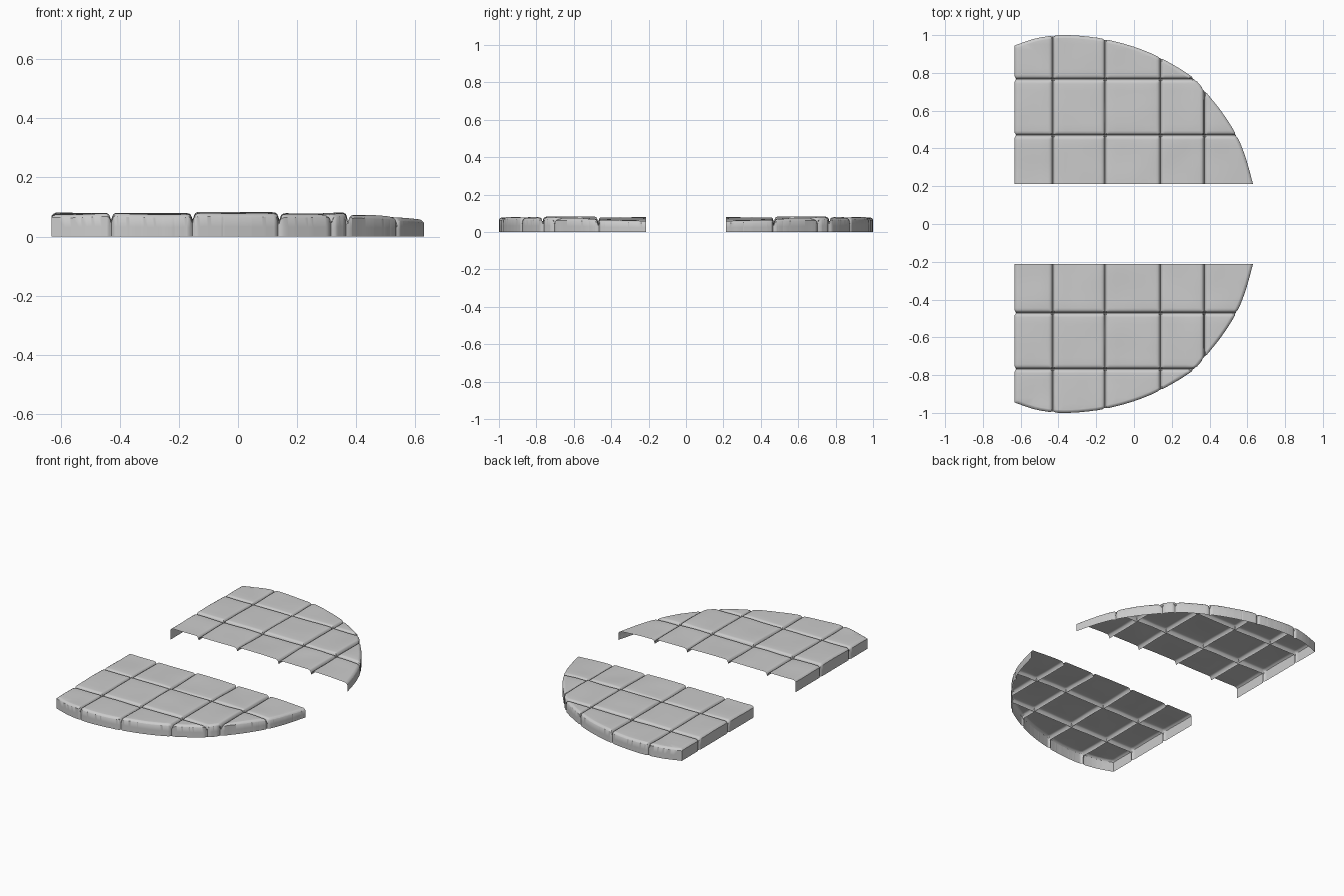
import bpy, bmesh, math
from mathutils import Vector, noise

if "Cube" in bpy.data.objects:
    bpy.data.objects.remove(bpy.data.objects["Cube"])

INNER, LEFT = 0.213, -0.632
COLS = [-0.43, -0.153, 0.14, 0.372]          # joints running along y
ROWS = [0.47, 0.767]                         # joints running along x
KEYS = [(-0.632, 0.945), (-0.53, 0.98), (-0.43, 0.997), (-0.35, 1.0), (-0.25, 0.993),
        (-0.15, 0.978), (0.0, 0.938), (0.14, 0.88), (0.30, 0.785), (0.37, 0.712),
        (0.46, 0.60), (0.54, 0.475), (0.59, 0.355), (0.63, INNER)]
OFFS = [-0.024, -0.014, -0.007, -0.0025, 0, 0.0025, 0.007, 0.014, 0.024]


def curve_points(keys, n=3):
    """Smooth curve through the key points."""
    p = [Vector(k) for k in keys]
    p = [2 * p[0] - p[1]] + p + [2 * p[-1] - p[-2]]
    out = []
    for i in range(1, len(p) - 2):
        a, b, c, d = p[i - 1:i + 3]
        for s in range(n):
            t = s / n
            out.append(0.5 * (2 * b + (c - a) * t + (2 * a - 5 * b + 4 * c - d) * t * t
                              + (3 * b - a - 3 * c + d) * t ** 3))
    return out + [p[-2]]


OUTLINE = [Vector((LEFT, INNER))] + curve_points(KEYS)
SEGS = []
for a, b in zip(OUTLINE, OUTLINE[1:]):
    d = (b - a).normalized()
    SEGS.append((a, b, Vector((-d.y, d.x))))   # outward normal


def edge_info(p):
    """Distance and outward normal of the nearest outline segment."""
    best = (9, None)
    for a, b, n in SEGS:
        ab = b - a
        t = max(0, min(1, (p - a).dot(ab) / ab.length_squared))
        best = min(best, ((p - a - ab * t).length, n), key=lambda q: q[0])
    return best


def lines(lo, hi, joints, step=0.035):
    """Grid lines: tight around joints, even between them."""
    out, ends = {lo, hi}, [lo] + joints + [hi]
    for j in joints:
        out.update(j + o for o in OFFS)
    for a, b in zip(ends, ends[1:]):
        n = round((b - a - 0.05) / step)
        out.update(a + 0.025 + (b - a - 0.05) * i / n for i in range(n + 1))
    out = sorted(out)
    return [v for i, v in enumerate(out) if i == 0 or v - out[i - 1] > 0.0015]


def joint_gap(x, y):
    return min([abs(x - c) for c in COLS] + [abs(y - r) for r in ROWS])


def height(x, y):
    """Uneven, softly pillowed stone tops with narrow joints."""
    i, j = sum(x > c for c in COLS), sum(y > r for r in ROWS)
    z = [0.077, 0.077, 0.079, 0.077, 0.070][i] + [-0.002, 0.002, -0.001][j]
    z -= 0.05 * max(0, x - 0.45)
    tilt = noise.noise_vector(Vector((i * 3.7 + 0.4, j * 5.3 + 0.7, 2.1)))
    z += 0.012 * tilt.x * (x - [-0.53, -0.29, 0, 0.25, 0.48][i])
    z += 0.02 * tilt.y * (y - [0.34, 0.62, 0.87][j])
    z += 0.004 * noise.noise(Vector((x * 6, y * 6, i + 2 * j)))
    g = joint_gap(x, y)
    z -= 0.006 * max(0, 1 - g / 0.026) ** 2 + 0.018 * max(0, 1 - g / 0.008)
    return z


def paving(name, side):
    bm = bmesh.new()
    xs, ys = lines(LEFT - 0.004, 0.65, COLS), lines(INNER, 1.01, ROWS)
    grid = [[bm.verts.new((x, y, 0)) for y in ys] for x in xs]
    for i in range(len(xs) - 1):
        for j in range(len(ys) - 1):
            bm.faces.new((grid[i][j], grid[i + 1][j], grid[i + 1][j + 1], grid[i][j + 1]))
    # trim to the curved outline, then score rim loops for the rounded edge
    for inset in (0, 0.006, 0.016):
        for a, b, n in SEGS:
            co = a - n * inset
            bmesh.ops.bisect_plane(bm, geom=bm.verts[:] + bm.edges[:] + bm.faces[:], dist=1e-5,
                                   plane_co=(co.x, co.y, 0), plane_no=(n.x, n.y, 0),
                                   clear_outer=inset == 0)
    bmesh.ops.remove_doubles(bm, verts=bm.verts[:], dist=0.0008)
    # stone surface
    for v in bm.verts:
        p = v.co.to_2d()
        d, n = edge_info(p)
        v.co.z = height(p.x, p.y) - 0.011 * max(0, 1 - d / 0.017) ** 2
        if d < 0.003:                          # joints notch the outer wall
            v.co -= (n * 0.009 * max(0, 1 - joint_gap(p.x, p.y) / 0.012)).to_3d()
            if v.co.y < INNER:
                v.co.y = INNER
    # outer walls down to the ground; inner side and underside stay open
    rim = [e for e in bm.edges if e.is_boundary
           and not all(abs(v.co.y - INNER) < 1e-3 for v in e.verts)]
    for k in (0.5, 0):
        new = bmesh.ops.extrude_edge_only(bm, edges=rim)["geom"]
        for v in new:
            if isinstance(v, bmesh.types.BMVert):
                v.co.z *= k
        rim = [e for e in new if isinstance(e, bmesh.types.BMEdge)
               and abs(e.verts[0].co.z - e.verts[1].co.z) < 0.03 and e.is_boundary
               and not all(abs(v.co.y - INNER) < 1e-3 for v in e.verts)]
    for v in bm.verts:
        v.co.y *= side
    bmesh.ops.recalc_face_normals(bm, faces=bm.faces[:])
    if max(bm.faces, key=lambda f: abs(f.normal.z) * f.calc_area()).normal.z < 0:
        bmesh.ops.reverse_faces(bm, faces=bm.faces[:])
    me = bpy.data.meshes.new(name)
    bm.to_mesh(me)
    bm.free()
    ob = bpy.data.objects.new(name, me)
    bpy.context.collection.objects.link(ob)
    bpy.ops.object.select_all(action='DESELECT')
    ob.select_set(True)
    bpy.context.view_layer.objects.active = ob
    bpy.ops.object.shade_smooth_by_angle(angle=math.radians(40))


paving("back_paving", 1)
paving("front_paving", -1)
